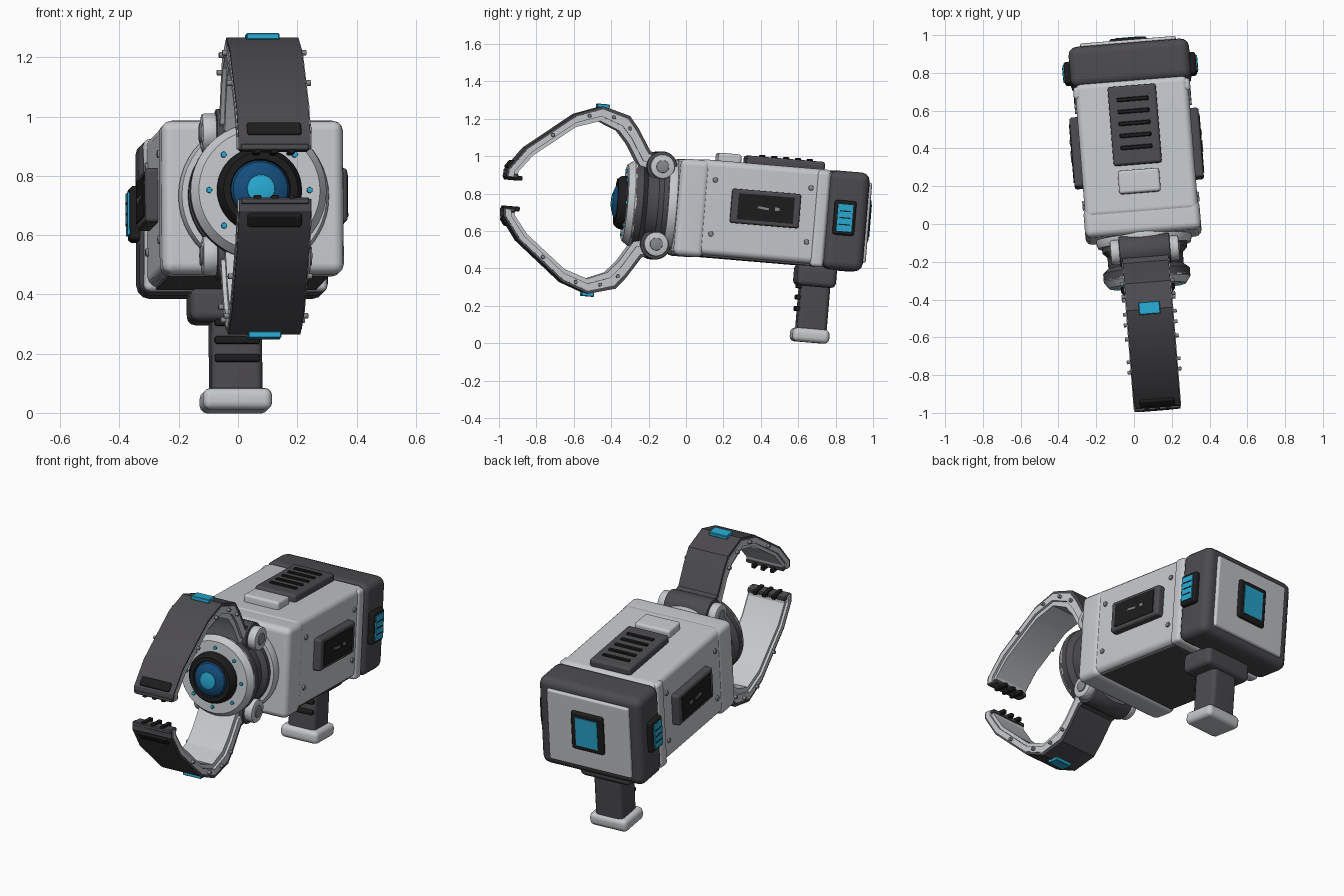
import bpy, bmesh, math
from mathutils import Matrix, Vector

if "Cube" in bpy.data.objects:
    bpy.data.objects.remove(bpy.data.objects["Cube"])

# Whole device is built along -y, then tilted by this pose
POSE = (Matrix.Translation((0.046, 0, 0.724))
        @ Matrix.Rotation(math.radians(4.6), 4, 'Z')
        @ Matrix.Rotation(math.radians(-4.8), 4, 'X'))


def material(name, rgb):
    m = bpy.data.materials.new(name)
    m.diffuse_color = (*rgb, 1)
    m.use_nodes = True
    m.node_tree.nodes["Principled BSDF"].inputs["Base Color"].default_value = m.diffuse_color
    return m


LIGHT = material("light_grey", (0.56, 0.58, 0.60))
DARK = material("dark_grey", (0.072, 0.069, 0.077))
BLACK = material("black", (0.012, 0.012, 0.013))
CYAN = material("cyan", (0.021, 0.40, 0.64))
BLUE = material("deep_blue", (0.007, 0.075, 0.20))
STEEL = material("steel_grey", (0.24, 0.25, 0.26))


def finish(name, bm, mat, angle=35):
    bmesh.ops.recalc_face_normals(bm, faces=bm.faces)
    me = bpy.data.meshes.new(name)
    bm.to_mesh(me)
    bm.free()
    me.materials.append(mat)
    me.shade_smooth()
    me.set_sharp_from_angle(angle=math.radians(angle))
    ob = bpy.data.objects.new(name, me)
    ob.matrix_world = POSE
    bpy.context.scene.collection.objects.link(ob)
    return ob


def box(name, c, half, mat, bevel=0.0, tilt=0.0, seg=3):
    bm = bmesh.new()
    bmesh.ops.create_cube(bm, size=2, matrix=Matrix.Diagonal((*half, 1)))
    if bevel:
        bmesh.ops.bevel(bm, geom=bm.edges[:], offset=bevel, segments=seg,
                        profile=0.5, affect='EDGES', clamp_overlap=True)
    bm.transform(Matrix.Translation(c) @ Matrix.Rotation(tilt, 4, 'X'))
    ob = finish(name, bm, mat)
    if bevel:
        ob.modifiers.new("even_shading", 'WEIGHTED_NORMAL').keep_sharp = True
    return ob


def cyl(name, c, r, depth, axis, mat, bevel=0.0, sides=32):
    bm = bmesh.new()
    bmesh.ops.create_cone(bm, cap_ends=True, segments=sides, radius1=r, radius2=r, depth=depth)
    if bevel:
        rim = [e for e in bm.edges if abs(e.verts[0].co.z - e.verts[1].co.z) < 1e-5]
        bmesh.ops.bevel(bm, geom=rim, offset=bevel, segments=2, profile=0.5, affect='EDGES')
    turn = {'X': Matrix.Rotation(math.pi / 2, 4, 'Y'),
            'Y': Matrix.Rotation(math.pi / 2, 4, 'X'), 'Z': Matrix()}[axis]
    bm.transform(Matrix.Translation(c) @ turn)
    return finish(name, bm, mat)


def lathe(name, profile, mat, steps=48):
    """Spin (radius, y) points around the y axis."""
    bm = bmesh.new()
    vs = [bm.verts.new((r, y, 0)) for r, y in profile]
    es = [bm.edges.new(p) for p in zip(vs, vs[1:])]
    bmesh.ops.spin(bm, geom=vs + es, cent=(0, 0, 0), axis=(0, 1, 0),
                   angle=math.tau, steps=steps, use_duplicate=False)
    bmesh.ops.remove_doubles(bm, verts=bm.verts, dist=1e-5)
    return finish(name, bm, mat)


def strip(name, outer, inner, half, side, mat):
    """Band between two (y, z) paths, extruded across x; side flips it over z."""
    bm = bmesh.new()
    rows = []
    for (yo, zo), (yi, zi) in zip(outer, inner):
        rows.append([bm.verts.new(p) for p in ((-half, yo, zo * side), (half, yo, zo * side),
                                               (half, yi, zi * side), (-half, yi, zi * side))])
    for a, b in zip(rows, rows[1:]):
        for i in range(4):
            j = (i + 1) % 4
            bm.faces.new((a[i], a[j], b[j], b[i]))
    bm.faces.new(rows[0])
    bm.faces.new(rows[-1])
    return finish(name, bm, mat, 20)


def blend(a, b, t):
    return [tuple(Vector(p).lerp(Vector(q), t)) for p, q in zip(a, b)]


# Main body, collars and rear block
box("body", (0, 0.39, 0.01), (0.30, 0.36, 0.255), LIGHT, 0.035)
box("front_collar", (0, 0.01, 0), (0.308, 0.08, 0.26), LIGHT, 0.035)
box("rear_flange", (0, 0.70, 0.0), (0.31, 0.035, 0.258), LIGHT, 0.02)
box("belly_plate", (0, 0.38, -0.243), (0.272, 0.29, 0.012), DARK, 0.006)
box("rear_block", (0, 0.84, 0), (0.32, 0.108, 0.265), DARK, 0.045)
box("rear_plate", (0, 0.945, 0), (0.255, 0.02, 0.215), LIGHT, 0.012)
box("rear_screen_frame", (0, 0.965, 0.012), (0.10, 0.018, 0.115), BLACK, 0.014)
box("rear_screen", (0, 0.982, 0.012), (0.068, 0.005, 0.085), CYAN)

# Side panels, indicator lamps and bolts
for s in (-1, 1):
    box("side_panel", (s * 0.315, 0.40, 0.03), (0.028, 0.185, 0.092), DARK, 0.014)
    box("side_inset", (s * 0.343, 0.40, 0.03), (0.004, 0.15, 0.07), BLACK)
    box("side_handle", (s * 0.347, 0.385, 0.03), (0.004, 0.03, 0.006), STEEL, tilt=-0.1)
    box("side_latch", (s * 0.347, 0.46, 0.03), (0.004, 0.012, 0.009), STEEL)
    box("lamp_frame", (s * 0.325, 0.825, 0.015), (0.025, 0.058, 0.093), BLACK, 0.014)
    box("side_lamp", (s * 0.350, 0.825, 0.015), (0.007, 0.040, 0.072), CYAN)
    for k in (-1, 0, 1):
        box("lamp_slat", (s * 0.356, 0.825, 0.015 + k * 0.036), (0.003, 0.030, 0.003), BLACK)
    for y in (0.12, 0.635):
        for z in (-0.13, 0.16):
            cyl("body_bolt", (s * 0.302, y, z), 0.014, 0.016, 'X', STEEL, 0.003, 12)

# Top vent and button
box("top_vent", (0, 0.505, 0.28), (0.128, 0.21, 0.026), DARK, 0.015)
for i in range(5):
    box("vent_bar", (0, 0.385 + i * 0.064, 0.306), (0.084, 0.011, 0.009), BLACK, 0.004, seg=1)
box("top_button", (0, 0.205, 0.28), (0.11, 0.062, 0.028), LIGHT, 0.015)

# Grip
box("grip_mount", (0, 0.72, -0.305), (0.158, 0.105, 0.058), DARK, 0.028)
box("grip", (0, 0.722, -0.46), (0.086, 0.08, 0.15), DARK, 0.024)
box("grip_foot", (0, 0.718, -0.625), (0.117, 0.099, 0.037), LIGHT, 0.026)
for i in range(3):
    box("grip_ridge", (0, 0.642, -0.365 - i * 0.061), (0.076, 0.017, 0.013), BLACK, 0.007)

# Neck and lens
lathe("neck_base", [(0, -0.06), (0.25, -0.06), (0.255, -0.085), (0.245, -0.115), (0, -0.115)], LIGHT)
lathe("neck", [(0, -0.11), (0.225, -0.11), (0.225, -0.14), (0.20, -0.165), (0.20, -0.225),
               (0.23, -0.25), (0.23, -0.292), (0, -0.292)], DARK)
lathe("front_disc", [(0, -0.285), (0.23, -0.285), (0.23, -0.295), (0.205, -0.33), (0, -0.33)], LIGHT)
lathe("lens_ring", [(0, -0.32), (0.145, -0.32), (0.142, -0.355), (0.125, -0.378),
                    (0.102, -0.378), (0.098, -0.36), (0, -0.36)], BLACK)
lathe("lens", [(0.100, -0.36), (0.092, -0.378), (0.07, -0.390), (0.047, -0.397), (0, -0.397)], BLUE)
lathe("lens_core", [(0.050, -0.392), (0.046, -0.399), (0.025, -0.403), (0, -0.404)], CYAN)
for i in range(8):
    a = i * math.tau / 8
    cyl("disc_light", (0.17 * math.cos(a), -0.332, 0.17 * math.sin(a)), 0.010, 0.016, 'Y', CYAN, 0.003, 12)

# Claws: outer and inner paths in (y, z)
OUTER = [(-0.185, 0.275), (-0.225, 0.285), (-0.298, 0.400), (-0.349, 0.463), (-0.495, 0.503),
         (-0.637, 0.451), (-0.891, 0.249), (-0.982, 0.125), (-0.984, 0.085)]
INNER = [(-0.20, 0.185), (-0.275, 0.205), (-0.345, 0.318), (-0.401, 0.380), (-0.505, 0.423),
         (-0.632, 0.381), (-0.848, 0.211), (-0.920, 0.118), (-0.925, 0.088)]
for side, label in ((1, "upper"), (-1, "lower")):
    mid1, mid2 = blend(OUTER, INNER, 0.25), blend(OUTER, INNER, 0.68)
    strip(label + "_claw_shell", OUTER, mid1, 0.122, side, DARK)
    strip(label + "_claw_rail", blend(OUTER, INNER, 0.2), mid2, 0.126, side, LIGHT)
    strip(label + "_claw_lining", mid2, INNER, 0.112, side, LIGHT)
    # Hinge
    h = (-0.157, 0.208 * side)
    cyl(label + "_hinge_barrel", (0, *h), 0.082, 0.27, 'X', DARK, 0.008)
    for s in (-1, 1):
        cyl("hinge_cap", (s * 0.155, *h), 0.066, 0.055, 'X', LIGHT, 0.01)
        cyl("hinge_pin", (s * 0.183, *h), 0.034, 0.012, 'X', STEEL, 0.004, 20)
        # Rivets along the claw sides
        for i in (3, 4, 5, 6):
            p = blend(OUTER, INNER, 0.42)
            y, z = (p[i][0] + p[i - 1][0]) / 2, (p[i][1] + p[i - 1][1]) / 2
            cyl("claw_rivet", (s * 0.131, y, z * side), 0.010, 0.024, 'X', STEEL, 0.003, 10)
    # Apex pad, tip bar and gripping teeth
    box(label + "_claw_pad", (0, -0.49, 0.505 * side), (0.056, 0.033, 0.011), CYAN, 0.003, seg=1)
    box(label + "_tip_bar", (0, -0.962, 0.153 * side), (0.092, 0.026, 0.012), BLACK, 0.01,
        tilt=side * math.atan2(0.124, 0.091))
    box(label + "_tip_pad", (0, -0.952, 0.092 * side), (0.118, 0.033, 0.012), DARK, 0.005, seg=1)
    for k in (-1, 0, 1):
        box("claw_tooth", (k * 0.058, -0.938, 0.082 * side), (0.012, 0.045, 0.012), BLACK, 0.005, seg=2)
